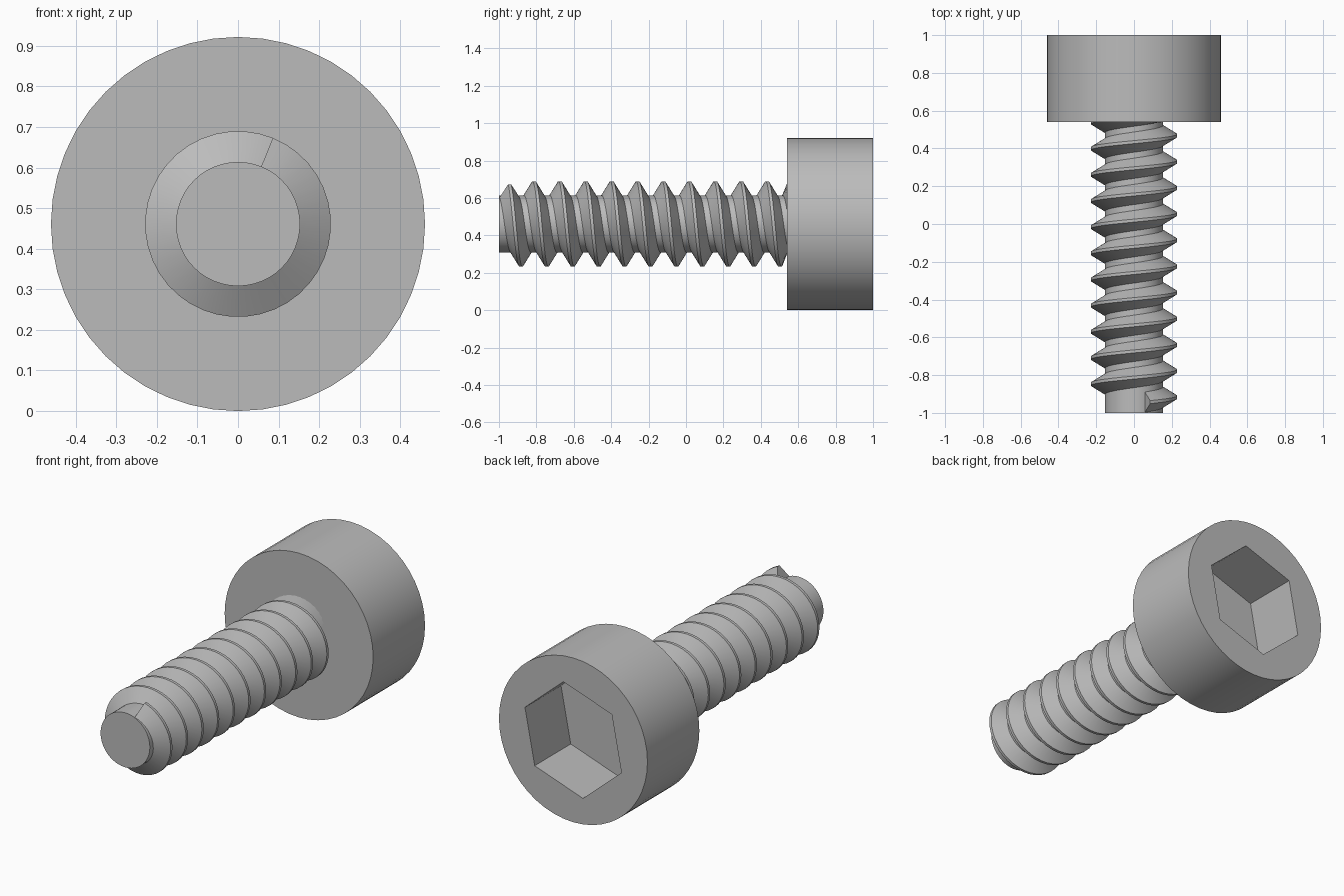
import bpy, bmesh, math

if "Cube" in bpy.data.objects:
    bpy.data.objects.remove(bpy.data.objects["Cube"])

CZ = 0.461           # height of the screw axis
HEAD_R, HEAD_Y = 0.461, 0.54
ROOT_R, CREST_R = 0.153, 0.229
PITCH = 0.1385

steel = bpy.data.materials.new("steel grey")
steel.diffuse_color = (0.50, 0.50, 0.50, 1)
steel.use_nodes = True
steel.node_tree.nodes["Principled BSDF"].inputs["Base Color"].default_value = steel.diffuse_color


def point(r, angle, y):
    return (r * math.cos(angle), y, CZ + r * math.sin(angle))


def ring(bm, n, r, y, turn=0.0):
    return [bm.verts.new(point(r, turn + math.tau * i / n, y)) for i in range(n)]


def join(bm, a, b):
    for i in range(len(a)):
        j = (i + 1) % len(a)
        bm.faces.new((a[i], a[j], b[j], b[i]))


def finish(name, bm):
    bmesh.ops.recalc_face_normals(bm, faces=bm.faces)
    mesh = bpy.data.meshes.new(name)
    bm.to_mesh(mesh)
    bm.free()
    mesh.materials.append(steel)
    obj = bpy.data.objects.new(name, mesh)
    bpy.context.collection.objects.link(obj)
    bpy.ops.object.select_all(action='DESELECT')
    obj.select_set(True)
    bpy.context.view_layer.objects.active = obj
    bpy.ops.object.shade_smooth_by_angle(angle=math.radians(30))


# Cylindrical head with a hexagonal socket sunk into the back
bm = bmesh.new()
front = ring(bm, 48, HEAD_R, HEAD_Y)
back = ring(bm, 48, HEAD_R, 1.0)
turn = math.radians(19)
rim = ring(bm, 6, 0.317, 1.0, turn)
floor = ring(bm, 6, 0.317, 0.68, turn)
bm.faces.new(front)
join(bm, front, back)
join(bm, rim, floor)
bm.faces.new(floor)
# back annulus: each hexagon corner fans out to the nearest rim points
near = [round((math.atan2(v.co.z - CZ, v.co.x) - turn) / (math.tau / 6)) % 6 for v in back]
for i in range(48):
    j = (i + 1) % 48
    a, b = near[i], near[j]
    bm.faces.new((back[i], back[j], rim[a]))
    if a != b:
        bm.faces.new((back[j], rim[b], rim[a]))
finish("head", bm)

# Plain shaft core
bm = bmesh.new()
tip = ring(bm, 48, ROOT_R, -1.0)
base = ring(bm, 48, ROOT_R, HEAD_Y + 0.005)
join(bm, tip, base)
bm.faces.new(tip)
finish("shaft", bm)

# Helical thread: trapezoid profile swept around the shaft into the head
bm = bmesh.new()
profile = [(ROOT_R - 0.004, -0.056), (CREST_R, -0.008), (CREST_R, 0.008), (ROOT_R - 0.004, 0.056)]
STEPS = 40
start_y, start_angle = -0.943, math.radians(68)
count = math.ceil((HEAD_Y + 0.06 - start_y) / PITCH * STEPS)
prev = None
for k in range(count + 1):
    angle = start_angle - math.tau * k / STEPS
    y = start_y + PITCH * k / STEPS
    sec = [bm.verts.new(point(r, angle, min(y + dy, HEAD_Y + 0.005))) for r, dy in profile]
    if prev:
        for i in range(3):
            bm.faces.new((prev[i], prev[i + 1], sec[i + 1], sec[i]))
    else:
        bm.faces.new(sec)
    prev = sec
bmesh.ops.dissolve_degenerate(bm, dist=1e-5, edges=bm.edges)
finish("thread", bm)
